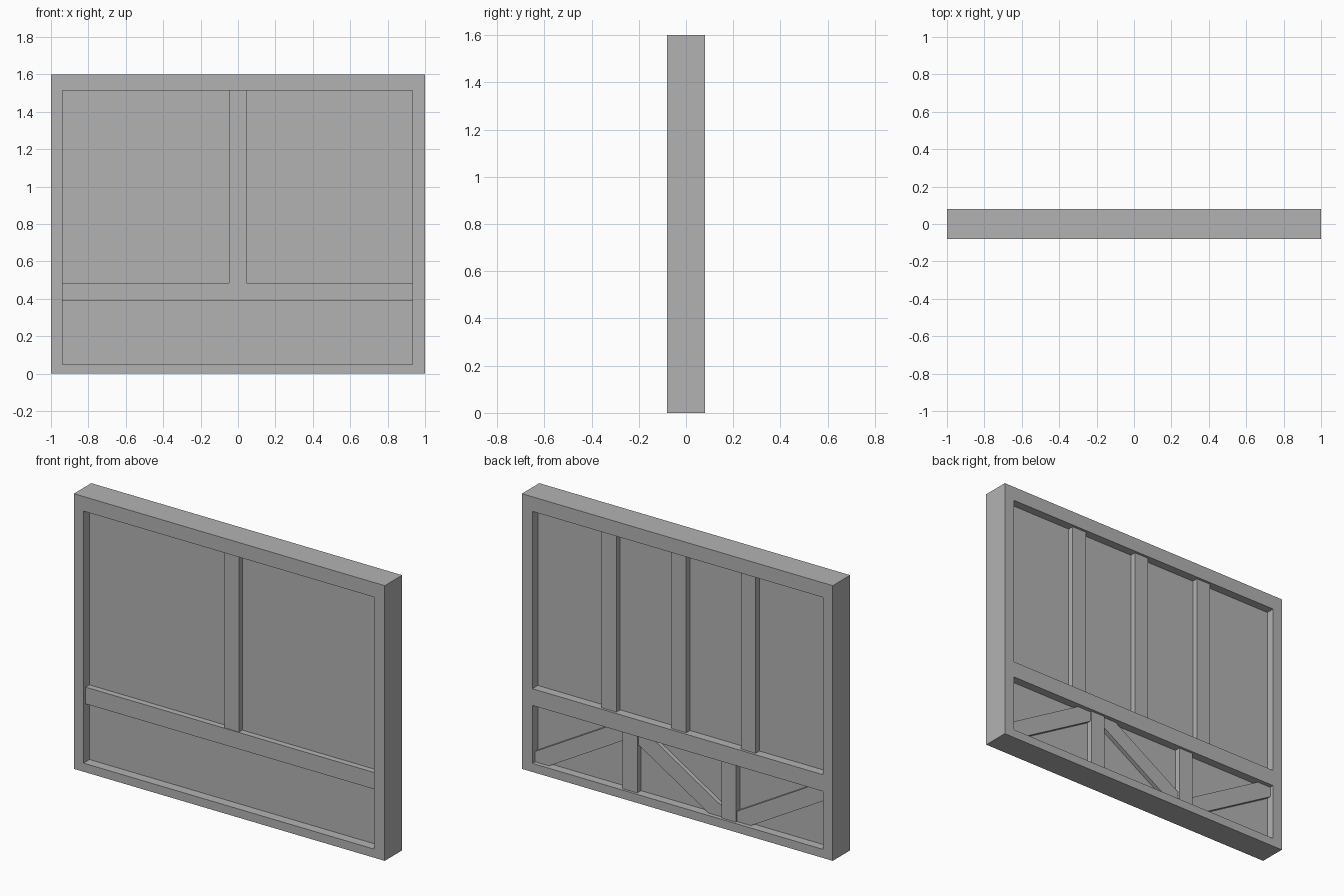
import bpy
import bmesh

cube = bpy.data.objects.get("Cube")
if cube:
    bpy.data.objects.remove(cube, do_unlink=True)

grey = bpy.data.materials.new("plain_grey")
grey.use_nodes = True
COLOUR = (0.45, 0.45, 0.45, 1)
grey.diffuse_color = COLOUR
grey.node_tree.nodes["Principled BSDF"].inputs["Base Color"].default_value = COLOUR


def slab(name, outline, y0, y1):
    """Extrude an x-z outline from y0 to y1."""
    bm = bmesh.new()
    face = bm.faces.new([bm.verts.new((x, y0, z)) for x, z in outline])
    grown = bmesh.ops.extrude_face_region(bm, geom=[face])["geom"]
    for v in grown:
        if isinstance(v, bmesh.types.BMVert):
            v.co.y = y1
    bmesh.ops.recalc_face_normals(bm, faces=bm.faces)
    mesh = bpy.data.meshes.new(name)
    bm.to_mesh(mesh)
    bm.free()
    mesh.materials.append(grey)
    obj = bpy.data.objects.new(name, mesh)
    bpy.context.collection.objects.link(obj)
    return obj


def board(name, x0, x1, z0, z1, y0, y1):
    return slab(name, [(x0, z0), (x1, z0), (x1, z1), (x0, z1)], y0, y1)


DEPTH = 0.08                  # half thickness of the frame
IN_L, IN_R = -0.938, 0.932    # inner sides of the frame
SILL, HEAD = 0.05, 1.515      # inner bottom and top
RAIL_LOW, RAIL_TOP = 0.387, 0.484
PANEL_FRONT, PANEL_BACK = -0.025, 0.03
POST_FACE, BRACE_FACE = 0.065, 0.055

# Outer frame
board("frame_top", -1, 1, HEAD, 1.6, -DEPTH, DEPTH)
board("frame_right", -1, IN_L, 0, HEAD, -DEPTH, DEPTH)
board("frame_left", IN_R, 1, 0, HEAD, -DEPTH, DEPTH)
board("frame_bottom", IN_L, IN_R, 0, SILL, -DEPTH, DEPTH)

# Wall panel and cross rail
board("panel", IN_L, IN_R, SILL, HEAD, PANEL_FRONT, PANEL_BACK)
board("cross_rail", IN_L, IN_R, RAIL_LOW, RAIL_TOP, -0.06, DEPTH)

# Upright posts: one in front, three behind, two short ones below
board("front_post", -0.047, 0.045, RAIL_TOP, HEAD, -0.056, PANEL_FRONT)
for i, x in enumerate((-0.447, 0.0, 0.45)):
    board(f"back_post_{i + 1}", x - 0.047, x + 0.047, RAIL_TOP, HEAD,
          PANEL_BACK, POST_FACE)
for i, x in enumerate((-0.32, 0.315)):
    board(f"short_post_{i + 1}", x - 0.047, x + 0.047, SILL, RAIL_LOW,
          PANEL_BACK, POST_FACE)


# Zigzag braces, clipped to their bays
def brace(name, x_low, x_high):
    """Diagonal from the bottom at x_low to the top at x_high."""
    step = 0.09 if x_low < x_high else -0.09
    rise = 0.06
    outline = [(x_low, SILL), (x_low + step, SILL), (x_high, RAIL_LOW - rise),
               (x_high, RAIL_LOW), (x_high - step, RAIL_LOW), (x_low, SILL + rise)]
    return slab(name, outline, PANEL_BACK, BRACE_FACE)


brace("brace_left", IN_R, 0.362)
brace("brace_middle", -0.273, 0.268)
brace("brace_right", -0.367, IN_L)
